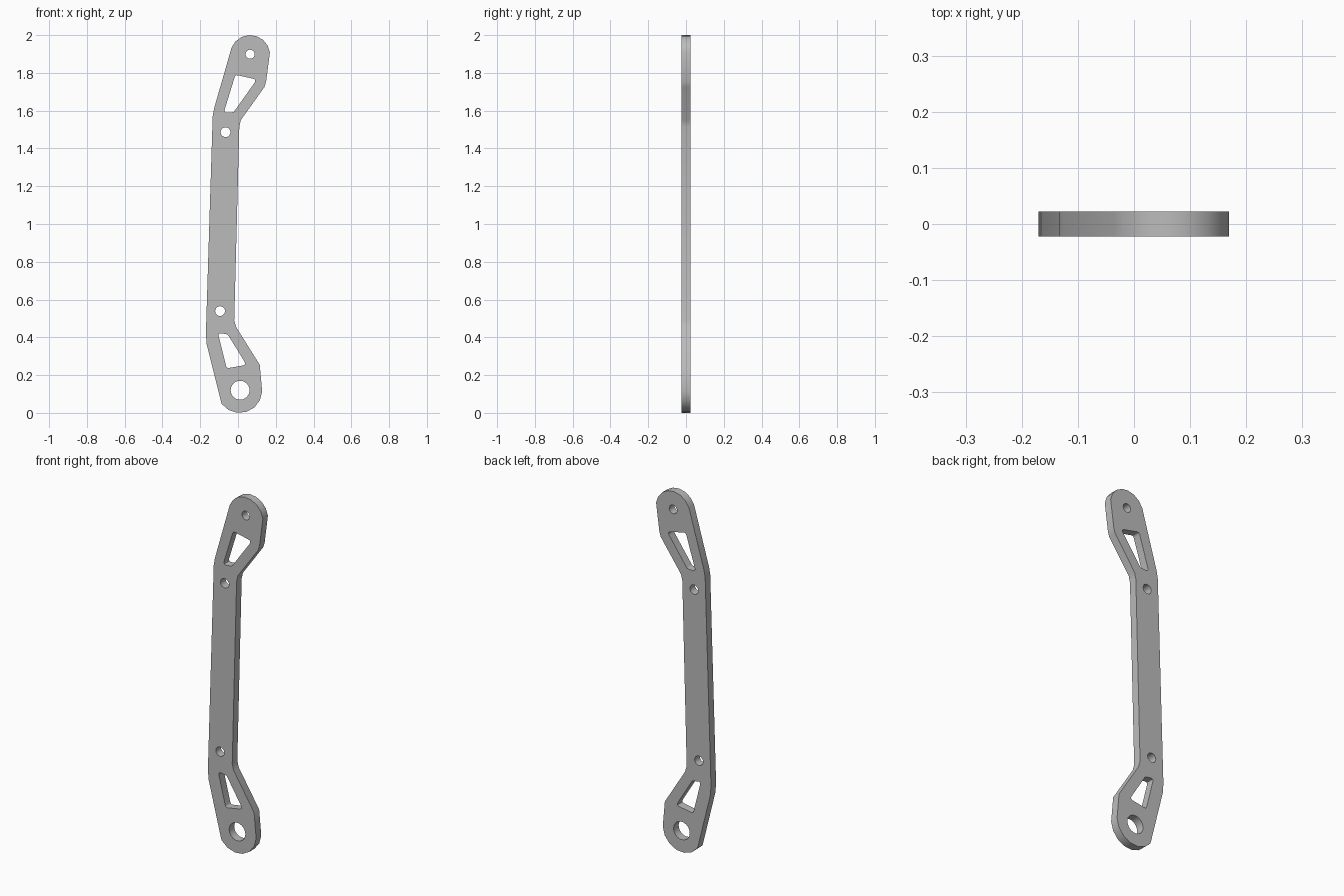
import bpy, bmesh, math
from mathutils import Vector

cube = bpy.data.objects.get("Cube")
if cube:
    bpy.data.objects.remove(cube)

HALF = 0.0225  # half the plate thickness


def arc(x, z, r, start, end, steps):
    """Points along an arc, angles in degrees."""
    angles = [math.radians(start + (end - start) * i / steps) for i in range(steps + 1)]
    return [Vector((x + r * math.cos(a), z + r * math.sin(a))) for a in angles]


def circle(x, z, r, sides=20):
    return arc(x, z, r, 0, 360, sides)[:-1]


def rounded(corners, r, steps=4):
    """Closed polygon with every corner filleted."""
    points = []
    for i, (x, z) in enumerate(corners):
        c = Vector((x, z))
        a = (Vector(corners[i - 1]) - c).normalized()
        b = (Vector(corners[(i + 1) % len(corners)]) - c).normalized()
        d = r / math.tan(a.angle(b) / 2)
        p, q = c + a * d, c + b * d
        for k in range(steps + 1):
            t = k / steps
            points.append(p * (1 - t) ** 2 + c * 2 * t * (1 - t) + q * t * t)
    return points


def vecs(*pairs):
    return [Vector(p) for p in pairs]


# Outline: rounded ends joined by a bent, slightly leaning bar
outline = (
    arc(0.064, 1.894, 0.106, 8, 158, 7)
    + vecs((-0.127, 1.61), (-0.134, 1.57), (-0.17, 0.42), (-0.166, 0.365), (-0.09, 0.06))
    + arc(0.009, 0.119, 0.119, 217, 357, 6)
    + vecs((0.115, 0.255), (-0.01, 0.455), (-0.02, 0.49), (0.007, 1.515), (0.015, 1.55),
           (0.14, 1.725), (0.149, 1.755))
)

# Openings: pivot hole, three bolt holes and two triangular slots
openings = [
    circle(0.011, 0.12, 0.05, 24),
    circle(-0.095, 0.539, 0.026),
    circle(-0.066, 1.486, 0.026),
    circle(0.064, 1.899, 0.024),
    rounded([(-0.014, 1.79), (0.1, 1.765), (-0.023, 1.592), (-0.076, 1.588)], 0.015),
    rounded([(-0.107, 0.425), (-0.054, 0.415), (0.045, 0.254), (-0.06, 0.236)], 0.014),
]

# Plate: fill between the loops, then give it thickness
bm = bmesh.new()
edges = []
for loop in [outline] + openings:
    verts = [bm.verts.new((p.x, -HALF, p.y)) for p in loop]
    edges += [bm.edges.new((verts[i - 1], verts[i])) for i in range(len(verts))]
bmesh.ops.triangle_fill(bm, use_beauty=True, edges=edges, normal=(0, -1, 0))
extruded = bmesh.ops.extrude_face_region(bm, geom=bm.faces[:], use_keep_orig=True)
bmesh.ops.translate(bm, vec=(0, 2 * HALF, 0),
                    verts=[g for g in extruded["geom"] if isinstance(g, bmesh.types.BMVert)])
bmesh.ops.recalc_face_normals(bm, faces=bm.faces[:])
mesh = bpy.data.meshes.new("link_plate")
bm.to_mesh(mesh)
bm.free()

plate = bpy.data.objects.new("link_plate", mesh)
bpy.context.collection.objects.link(plate)

# Plain grey metal
grey = bpy.data.materials.new("plain_grey")
grey.use_nodes = True
color = (0.5, 0.5, 0.5, 1)
grey.diffuse_color = color
grey.node_tree.nodes["Principled BSDF"].inputs["Base Color"].default_value = color
mesh.materials.append(grey)

# Soft walls around the curves, sharp rims
bpy.ops.object.select_all(action="DESELECT")
plate.select_set(True)
bpy.context.view_layer.objects.active = plate
bpy.ops.object.shade_smooth_by_angle(angle=math.radians(30))
